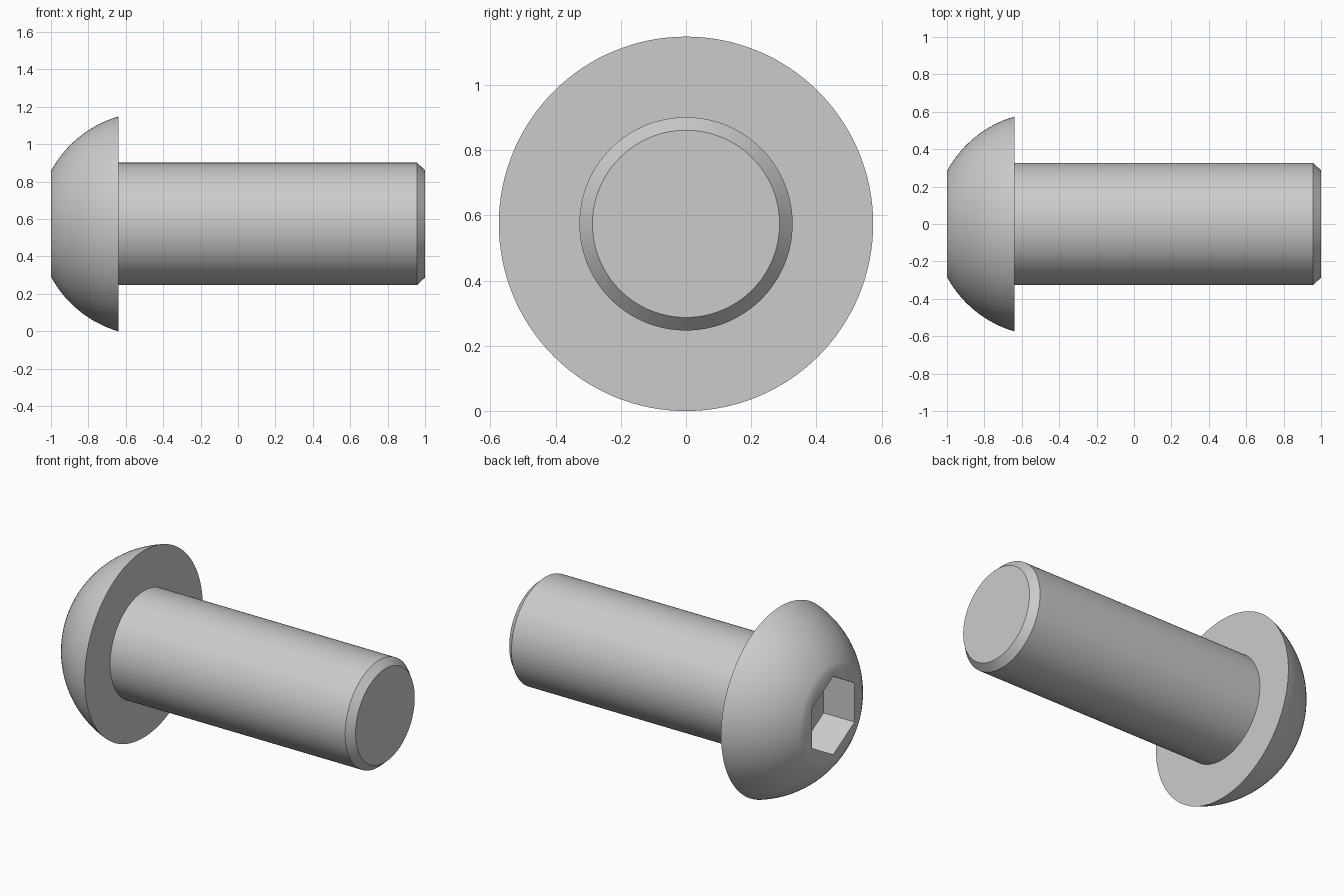
import bpy, bmesh, math
from mathutils import Matrix, Vector

if "Cube" in bpy.data.objects:
    bpy.data.objects.remove(bpy.data.objects["Cube"])

AXIS_Z = 0.574          # height of the screw's axis
HEAD_R, SHANK_R = 0.574, 0.327
SEAT_X = -0.64          # underside of the head
STEPS = 128

# Half profile (x, radius): domed head, flat seat, shank, chamfered tip
cx = -0.473
dome_r = math.hypot(SEAT_X - cx, HEAD_R)
a0 = math.acos((-1 - cx) / dome_r)
a1 = math.acos((SEAT_X - cx) / dome_r)
profile = [(-1, 0)]
for i in range(17):
    a = a0 + (a1 - a0) * i / 16
    profile.append((cx + dome_r * math.cos(a), dome_r * math.sin(a)))
profile += [(SEAT_X, SHANK_R), (0.957, SHANK_R), (1, 0.287), (1, 0)]


def make_object(name, bm):
    bmesh.ops.recalc_face_normals(bm, faces=bm.faces)
    mesh = bpy.data.meshes.new(name)
    bm.to_mesh(mesh)
    bm.free()
    obj = bpy.data.objects.new(name, mesh)
    obj.location.z = AXIS_Z
    bpy.context.collection.objects.link(obj)
    return obj


# Screw body, one ring per profile point with flat end caps
bm = bmesh.new()
rings = []
for x, r in profile[1:-1]:
    rings.append([bm.verts.new((x, r * math.sin(t), r * math.cos(t)))
                  for t in (2 * math.pi * k / STEPS for k in range(STEPS))])
for a, b in zip(rings, rings[1:]):
    for k in range(STEPS):
        n = (k + 1) % STEPS
        bm.faces.new((a[k], a[n], b[n], b[k]))
bm.faces.new(rings[0])
bm.faces.new(rings[-1])
screw = make_object("button_head_screw", bm)

# Hex socket cutter, corners pointing up and down
DEPTH = 0.21
bm = bmesh.new()
turn = Matrix.Rotation(math.pi / 2, 4, 'Y')
bmesh.ops.create_cone(bm, cap_ends=True, segments=6, radius1=0.24, radius2=0.24,
                      depth=2 * DEPTH, matrix=turn)
# make sure a corner lies on the z axis
if max(abs(v.co.z) for v in bm.verts) < 0.235:
    bmesh.ops.rotate(bm, verts=bm.verts, cent=(0, 0, 0),
                     matrix=Matrix.Rotation(math.pi / 6, 3, 'X'))
bmesh.ops.translate(bm, verts=bm.verts, vec=Vector((-1, 0, 0)))
cutter = make_object("hex_socket_cutter", bm)
cutter.hide_render = True

# Cut the socket, then discard the cutter
mod = screw.modifiers.new("hex_socket", 'BOOLEAN')
mod.operation = 'DIFFERENCE'
mod.solver = 'EXACT'
mod.object = cutter
bpy.context.view_layer.objects.active = screw
screw.select_set(True)
bpy.ops.object.modifier_apply(modifier=mod.name)
bpy.data.objects.remove(cutter)
bpy.ops.object.shade_smooth_by_angle(angle=math.radians(30))
